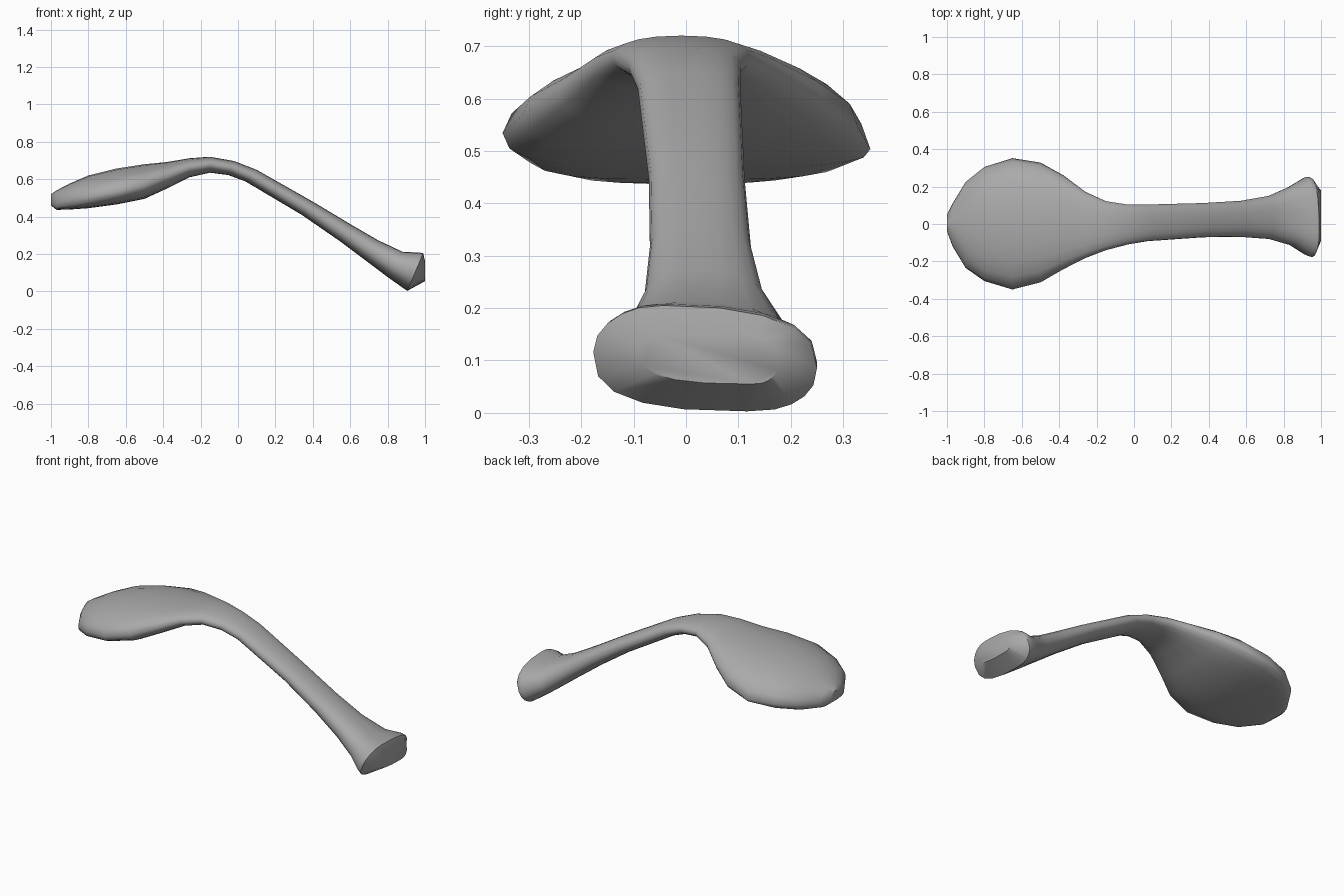
import bpy, bmesh, math

if "Cube" in bpy.data.objects:
    bpy.data.objects.remove(bpy.data.objects["Cube"])

SIDES = 20

# Cross-sections along the length: x, top z, bottom z, y range
HEAD = [
    (-1, .52, .46, -.04, .05), (-.97, .54, .436, -.12, .11),
    (-.9, .577, .438, -.235, .225), (-.8, .62, .445, -.305, .305),
    (-.65, .657, .465, -.35, .352), (-.5, .68, .495, -.312, .328),
    (-.38, .692, .55, -.243, .262), (-.26, .712, .61, -.182, .172),
]
SHAFT = [
    (-.15, .72, .635, -.14, .122), (-.02, .697, .622, -.11, .104),
    (.1, .65, .588, -.092, .104), (.4, .48, .41, -.071, .112),
    (.6, .36, .272, -.069, .124), (.75, .273, .16, -.08, .15),
]
FOOT = [(.88, .212, .078, -.115, .2), (.965, .208, .02, -.17, .25),
        (.99, .205, .003, -.177, .25)]


def ramp(x, start, end):
    return min(1, max(0, (x - start) / (end - start)))


def power(v, p):
    return math.copysign(abs(v) ** (2 / p), v)


def ring(section, lean=None):
    """Rounded section: domed and flat-bottomed in the head, oval in the shaft."""
    x, top, bottom, y0, y1 = section
    if lean is None:
        lean = .06 * ramp(x, -.15, .1) + .025 * ramp(x, .75, .9)
    flat = ramp(x, -.2, -.6)          # how head-like the section is
    foot = ramp(x, .7, .96)           # how foot-like the section is
    edge0 = .5 - .14 * flat + .06 * foot
    edge1 = .5 - .3 * flat * (1 - .6 * ramp(x, -.65, -.9)) - .09 * foot
    low_power = 2.3 + .4 * flat + 1.1 * ramp(x, -.65, -.9) + .3 * foot
    for i in range(SIDES):
        a = 2 * math.pi * i / SIDES
        p = 2.3 - .3 * flat if math.sin(a) >= 0 else low_power
        c, s = power(math.cos(a), p), power(math.sin(a), p)
        edge = edge0 + (edge1 - edge0) * (c + 1) / 2
        t = edge + s * (1 - edge if s > 0 else edge)
        y = (y0 + y1) / 2 + c * (y1 - y0) / 2
        y -= .08 * foot * s * (1 - abs(c))
        yield x - lean * (1 - t), y, bottom + (top - bottom) * t


# Loft head, shaft and foot into one closed body
bm = bmesh.new()
rings = [list(ring(s)) for s in HEAD + SHAFT + FOOT]
rings.append(list(ring((1, .16, .055, -.09, .18), 0)))   # bulging end face
loops = [[bm.verts.new(p) for p in r] for r in rings]
for a, b in zip(loops, loops[1:]):
    for i in range(SIDES):
        j = (i + 1) % SIDES
        bm.faces.new((a[i], a[j], b[j], b[i]))
bm.faces.new(loops[0])
bm.faces.new(loops[-1])
bmesh.ops.recalc_face_normals(bm, faces=bm.faces)
mesh = bpy.data.meshes.new("bone_body")
bm.to_mesh(mesh)
bm.free()

body = bpy.data.objects.new("bone_body", mesh)
bpy.context.collection.objects.link(body)
grey = bpy.data.materials.new("plain grey")
grey.diffuse_color = (.4, .4, .4, 1)
grey.use_nodes = True
grey.node_tree.nodes["Principled BSDF"].inputs["Base Color"].default_value = grey.diffuse_color
mesh.materials.append(grey)

# Smooth shading with crisp rims
bpy.context.view_layer.objects.active = body
body.select_set(True)
bpy.ops.object.shade_smooth_by_angle(angle=math.radians(50))
